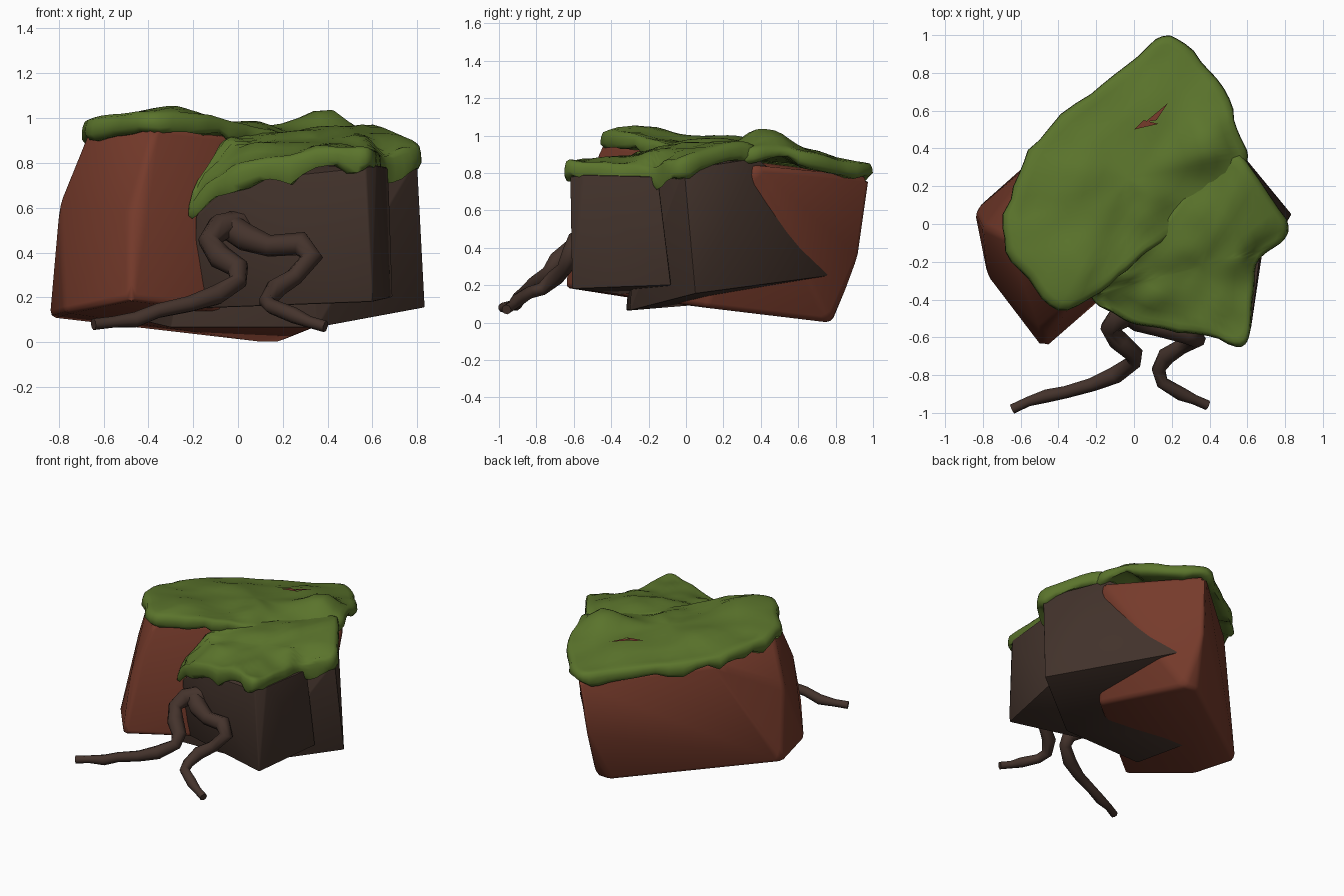
import bpy, bmesh, math
from mathutils import Vector, noise

if "Cube" in bpy.data.objects:
    bpy.data.objects.remove(bpy.data.objects["Cube"])


def material(name, color):
    mat = bpy.data.materials.new(name)
    mat.use_nodes = True
    mat.diffuse_color = (*color, 1)
    mat.node_tree.nodes["Principled BSDF"].inputs["Base Color"].default_value = (*color, 1)
    return mat


RED = material("red_stone", (.18, .043, .024))
BROWN = material("brown_stone", (.054, .032, .024))
GREEN = material("grass_green", (.104, .175, .025))
BARK = material("root_bark", (.058, .033, .025))


def finish(bm, name, mat, angle):
    """Turn a bmesh into a shaded, coloured object."""
    bmesh.ops.recalc_face_normals(bm, faces=bm.faces)
    mesh = bpy.data.meshes.new(name)
    bm.to_mesh(mesh)
    bm.free()
    mesh.materials.append(mat)
    obj = bpy.data.objects.new(name, mesh)
    bpy.context.collection.objects.link(obj)
    bpy.ops.object.select_all(action="DESELECT")
    obj.select_set(True)
    bpy.context.view_layer.objects.active = obj
    bpy.ops.object.shade_smooth_by_angle(angle=math.radians(angle))
    return obj


def rock(name, mat, corners, soften, angle):
    """Faceted boulder: the hull of its corners with softened edges."""
    bm = bmesh.new()
    for c in corners:
        bm.verts.new(c)
    hull = bmesh.ops.convex_hull(bm, input=bm.verts)
    loose = {g for g in hull["geom_interior"] + hull["geom_unused"]
             if isinstance(g, bmesh.types.BMVert)}
    bmesh.ops.delete(bm, geom=list(loose), context="VERTS")
    bmesh.ops.dissolve_limit(bm, angle_limit=math.radians(4), verts=bm.verts, edges=bm.edges)
    edges = [e for e in bm.edges if e.calc_face_angle(0) > math.radians(12)]
    bmesh.ops.bevel(bm, geom=edges, offset=soften, segments=2, profile=.5, affect="EDGES")
    finish(bm, name, mat, angle)


def height(x, y, controls):
    """Ground height blended from nearby control points."""
    total = weight = 0
    for cx, cy, cz in controls:
        w = 1 / ((x - cx) ** 2 + (y - cy) ** 2 + .002) ** 1.6
        total += w * cz
        weight += w
    return total / weight


def catmull(a, b, c, d, t):
    return (2 * b + (c - a) * t + (2 * a - 5 * b + 4 * c - d) * t * t
            + (3 * b - a - 3 * c + d) * t ** 3) / 2


def turf(name, center, rim, inner, lip):
    """Grass blanket: rings from the centre to the rim, then a rolled ragged lip."""
    pts = [Vector(p) for p in rim]
    n = len(pts)
    loop = [catmull(pts[i - 1], pts[i], pts[(i + 1) % n], pts[(i + 2) % n], s / 4)
            for i in range(n) for s in range(4)]
    controls = rim + inner
    rings = [(k / 8, 0) for k in range(8)]
    rings += [(.94, 0), (.985, -.12), (1, -.4), (1.005, -.75), (.975, -1), (.9, -1), (.6, -1), (0, -1)]
    bm = bmesh.new()
    rows = []
    for scale, drop in rings:
        row = []
        for p in loop:
            ragged = noise.noise(p * 9)
            s = scale * (1 + .04 * ragged * scale ** 4)
            x = center[0] + (p.x - center[0]) * s
            y = center[1] + (p.y - center[1]) * s
            z = height(x, y, controls) + .016 * noise.noise(Vector((x, y, 0)) * 7)
            if scale > .9:
                z += (p.z - z) * .6
            row.append(bm.verts.new((x, y, z + drop * lip * (1 + .5 * ragged))))
        rows.append(row)
    m = len(loop)
    for a, b in zip(rows, rows[1:]):
        for i in range(m):
            j = (i + 1) % m
            bm.faces.new((a[i], a[j], b[j], b[i]))
    bmesh.ops.remove_doubles(bm, verts=bm.verts, dist=.002)
    finish(bm, name, GREEN, 60)
    return controls


def root(name, path, thick, thin):
    """Crooked, knotty, tapering root."""
    curve = bpy.data.curves.new(name, "CURVE")
    curve.dimensions = "3D"
    curve.bevel_depth = 1
    curve.bevel_resolution = 2
    curve.use_fill_caps = True
    line = curve.splines.new("POLY")
    line.points.add(len(path) - 1)
    for i, (point, p) in enumerate(zip(line.points, path)):
        point.co = (*p, 1)
        taper = thick + (thin - thick) * i / (len(path) - 1)
        point.radius = taper * (1 + .12 * math.sin(2.3 * i))
    line.use_smooth = True
    curve.materials.append(BARK)
    obj = bpy.data.objects.new(name, curve)
    bpy.context.collection.objects.link(obj)


# Large red boulder at the back and right
rock("red_boulder", RED, [
    (-.67, -.08, .94), (-.37, -.46, .965), (-.1, -.25, .93), (-.5, .36, .85),
    (.19, .99, .78), (.6, .37, .84), (-.8, -.02, .62), (-.49, -.56, .58),
    (-.845, .07, .11), (-.775, -.28, .13), (-.48, -.665, .19), (-.1, -.32, .17),
    (.08, .78, 0), (.2, .77, 0), (.16, .93, .36), (.4, .1, .08)], .03, 50)

# Brown boulder on the left side
rock("brown_side_boulder", BROWN, [
    (-.3, -.32, .065), (.35, -.3, .065), (.835, .05, .155), (.25, .76, .25),
    (-.45, .12, .1), (.8, -.01, .82), (.55, .38, .88), (.24, .73, .6),
    (-.15, -.2, .82), (.3, -.25, .85)], .006, 35)

# Brown boulder at the front
rock("brown_front_boulder", BROWN, [
    (-.2, -.34, .15), (-.19, -.38, .56), (0, -.48, .72), (.6, -.61, .18),
    (.57, -.62, .78), (.62, -.55, .79), (.69, -.08, .2), (.67, -.15, .78),
    (.1, -.1, .18), (0, -.2, .8), (.05, -.42, .16), (.2, -.53, .74)], .008, 35)

# Upper grass over the red boulder, sinking into the lower grass on its left
upper = turf("upper_grass", (-.03, .24), [
    (-.69, -.08, 1), (-.63, .2, .97), (-.51, .45, .93), (-.23, .69, .9),
    (.02, .88, .87), (.19, 1, .86), (.35, .86, .87), (.5, .66, .92),
    (.57, .46, .95), (.59, .32, .94), (.45, .1, .92), (.3, 0, .91),
    (.14, -.1, .95), (0, -.21, .98), (-.18, -.36, 1.02), (-.4, -.45, 1.03), (-.55, -.28, 1.02)],
    [(-.3, -.25, 1.06), (.4, .42, 1.04), (.05, .1, .98), (-.3, .2, 1), (.1, .55, .94)], .085)

# Lower grass draped over the brown boulders
turf("lower_grass", (.36, -.22), [
    (-.23, -.4, .62), (-.12, -.47, .74), (.02, -.53, .81), (.18, -.56, .83),
    (.4, -.6, .87), (.57, -.65, .87), (.62, -.57, .86), (.63, -.35, .85),
    (.67, -.18, .83), (.8, -.08, .86), (.8, .02, .9), (.62, .3, .97),
    (.5, .38, .95), (.3, .2, .93), (.1, -.05, .94), (-.05, -.23, .92), (-.17, -.34, .77)],
    [(.4, -.4, .89), (.1, -.35, .9), (.25, -.08, .95), (.42, .04, .97), (.55, .15, .97),
     (.65, 0, .94), (.55, -.15, .93)], .11)

# Small bare patches of stone showing through the grass
bm = bmesh.new()
for patch in ([(0, .5), (.13, .53), (.05, .55)], [(.06, .54), (.12, .55), (.18, .64)]):
    bm.faces.new([bm.verts.new((x, y, height(x, y, upper) + .014)) for x, y in patch])
finish(bm, "bare_patch", RED, 30)

# Roots reaching out from the front boulder
root("right_root", [
    (.02, -.42, .53), (-.08, -.5, .51), (-.13, -.55, .45), (-.08, -.62, .38), (.0, -.69, .33),
    (0, -.73, .27), (-.1, -.8, .21), (-.22, -.85, .17), (-.36, -.89, .14),
    (-.46, -.91, .1), (-.56, -.94, .09), (-.645, -.98, .08)], .062, .026)
root("left_root", [
    (-.06, -.45, .53), (.03, -.51, .47), (.14, -.55, .43), (.28, -.58, .44), (.33, -.61, .38),
    (.25, -.65, .29), (.17, -.7, .24), (.13, -.77, .18), (.15, -.84, .16),
    (.25, -.9, .12), (.32, -.93, .09), (.39, -.96, .07)], .062, .026)
